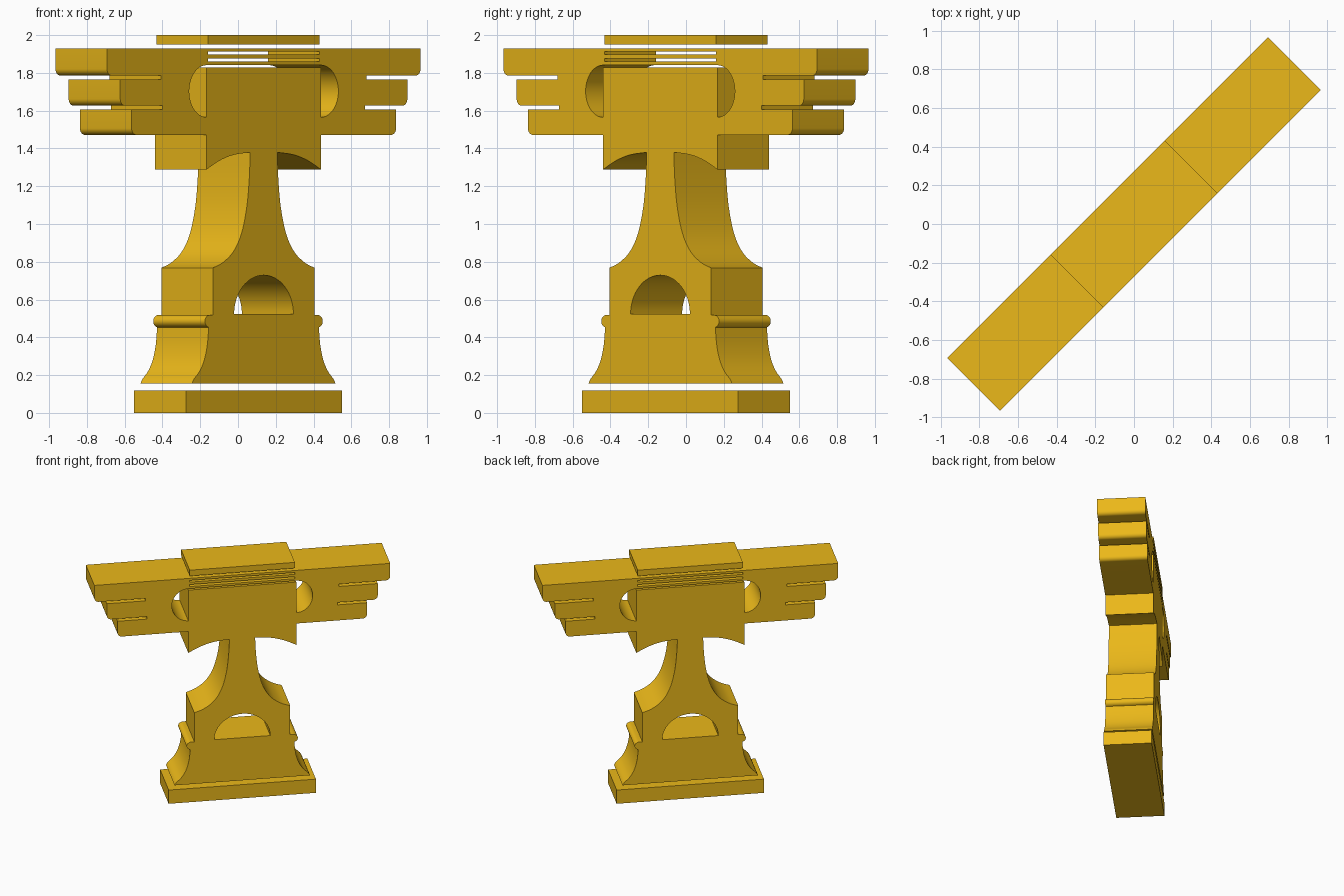
import bpy, bmesh, math

if "Cube" in bpy.data.objects:
    bpy.data.objects.remove(bpy.data.objects["Cube"])

R2 = math.sqrt(2)      # profiles are read from a 45-degree view, so widths scale by sqrt(2)
HALF_DEPTH = 0.193

gold = bpy.data.materials.new("gold")
gold.diffuse_color = (0.83, 0.48, 0.01, 1)
gold.use_nodes = True
gold.node_tree.nodes["Principled BSDF"].inputs["Base Color"].default_value = gold.diffuse_color


def arc(cx, cz, rx, rz, a0, a1, n=12):
    pts = []
    for i in range(n + 1):
        a = math.radians(a0 + (a1 - a0) * i / n)
        pts.append((cx + rx * math.cos(a), cz + rz * math.sin(a)))
    return pts


def smooth(points, steps=5):
    """Catmull-Rom curve through the points."""
    p = [points[0]] + points + [points[-1]]
    out = []
    for i in range(1, len(p) - 2):
        for s in range(steps):
            t = s / steps
            out.append(tuple(0.5 * (2 * b + (c - a) * t + (2 * a - 5 * b + 4 * c - d) * t * t
                                    + (3 * b - a - 3 * c + d) * t ** 3)
                             for a, b, c, d in zip(p[i - 1], p[i], p[i + 1], p[i + 2])))
    return out + [points[-1]]


def mirrored(half):
    return half + [(-x, z) for x, z in reversed(half)]


def box(w, z0, z1):
    return mirrored([(w, z0), (w, z1)])


def plate(name, outlines):
    """Extrude a filled profile (first outline) with holes (the others)."""
    cu = bpy.data.curves.new(name, 'CURVE')
    cu.dimensions = '2D'
    cu.fill_mode = 'BOTH'
    cu.extrude = HALF_DEPTH
    for pts in outlines:
        sp = cu.splines.new('POLY')
        sp.points.add(len(pts) - 1)
        for q, (x, z) in zip(sp.points, pts):
            q.co = (x * R2, z, 0, 1)
        sp.use_cyclic_u = True
    ob = bpy.data.objects.new(name, cu)
    bpy.context.collection.objects.link(ob)
    ob.rotation_euler = (math.pi / 2, 0, math.pi / 4)
    bpy.ops.object.select_all(action='DESELECT')
    ob.select_set(True)
    bpy.context.view_layer.objects.active = ob
    bpy.ops.object.convert(target='MESH')
    ob = bpy.context.object
    bm = bmesh.new()
    bm.from_mesh(ob.data)
    bmesh.ops.remove_doubles(bm, verts=bm.verts, dist=1e-5)
    bmesh.ops.recalc_face_normals(bm, faces=bm.faces)
    bm.to_mesh(ob.data)
    bm.free()
    ob.data.materials.clear()
    ob.data.materials.append(gold)
    bpy.ops.object.shade_smooth_by_angle(angle=math.radians(30))
    return ob


# floor slab and top cap, both separated from the body by a gap
plate("base_slab", [box(0.413, 0, 0.118)])
plate("top_cap", [box(0.295, 1.95, 2.0)])

# pedestal: flared foot, bead, waist block, concave neck
half = smooth([(0.38, 0.155), (0.37, 0.178), (0.34, 0.22), (0.315, 0.28), (0.299, 0.36), (0.292, 0.45)])
half += arc(0.285, 0.485, 0.027, 0.033, -75, 90, 10)
half += [(0.269, 0.518)]
half += smooth([(0.269, 0.768), (0.215, 0.797), (0.16, 0.855), (0.118, 0.95),
                (0.09, 1.09), (0.077, 1.24), (0.072, 1.378)])
# arched underside of the head block
half += smooth([(0.074, 1.379), (0.16, 1.366), (0.235, 1.335), (0.303, 1.288)])
half += [(0.303, 1.472)]
# stepped wing feathers with rounded lower corners and slots between
r = 0.035
for tip, z0, z1, slot in ((0.70, 1.472, 1.606, 0.535), (0.76, 1.627, 1.764, 0.543), (0.83, 1.786, 1.93, None)):
    half += arc(tip - r / R2, z0 + r, r / R2, r, -90, 0, 8)
    half.append((tip, z1))
    if slot:
        half += [(slot, z1), (slot, z1 + 0.021)]

# openings: pedestal arch, gap around the head, two thin slits
arch = arc(0, 0.523, 0.157, 0.206, 0, 180, 32)
head_gap = mirrored([(0.303, 1.829)] + arc(0.303, 1.703, 0.092, 0.138, -90, 90, 24))
slits = [box(0.295, 1.897, 1.912), box(0.295, 1.859, 1.876)]
plate("winged_body", [mirrored(half), arch, head_gap] + slits)
